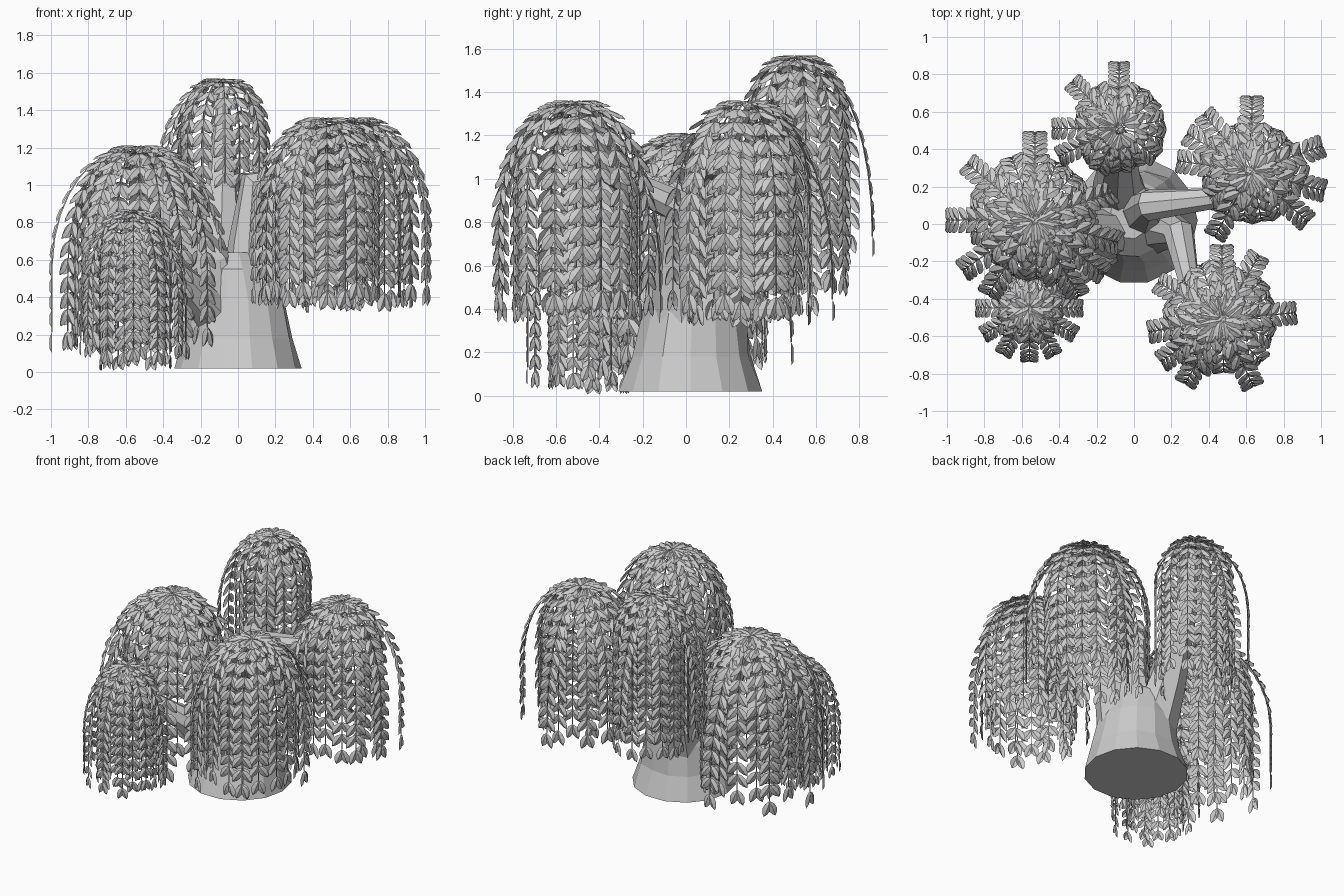
import bpy, bmesh, math, random
from mathutils import Vector

if "Cube" in bpy.data.objects:
    bpy.data.objects.remove(bpy.data.objects["Cube"])

random.seed(7)


def finish(name, bm):
    bmesh.ops.recalc_face_normals(bm, faces=bm.faces) if name[:6] != "canopy" else None
    me = bpy.data.meshes.new(name)
    bm.to_mesh(me)
    bm.free()
    ob = bpy.data.objects.new(name, me)
    bpy.context.collection.objects.link(ob)
    return ob


def skin(bm, rings):
    """Join successive vertex rings with quads and cap both ends."""
    n = len(rings[0])
    for a, b in zip(rings, rings[1:]):
        for i in range(n):
            j = (i + 1) % n
            bm.faces.new((a[i], a[j], b[j], b[i]))
    bm.faces.new(rings[0][::-1])
    bm.faces.new(rings[-1])


def tube(bm, pts, radii, sides):
    """Tapered tube following a path."""
    pts = [Vector(p) for p in pts]
    rings = []
    ref = None
    for i, (p, r) in enumerate(zip(pts, radii)):
        t = (pts[min(i + 1, len(pts) - 1)] - pts[max(i - 1, 0)]).normalized()
        if ref is None:
            ref = Vector((1, 0, 0)) if abs(t.x) < 0.8 else Vector((0, 1, 0))
        ref = (ref - t * ref.dot(t)).normalized()
        b = t.cross(ref)
        rings.append([bm.verts.new(p + r * (math.cos(a) * ref + math.sin(a) * b))
                      for a in [2 * math.pi * k / sides for k in range(sides)]])
    skin(bm, rings)


def leaf(bm, base, d, n, size):
    """Pointed leaf with a raised middle rib."""
    side = d.cross(n).normalized()
    vb, vt = bm.verts.new(base), bm.verts.new(base + d * size)
    rows = []
    for f, w in ((0.25, 0.19), (0.55, 0.25), (0.82, 0.15)):
        c = base + d * size * f
        rows.append([bm.verts.new(c - side * w * size),
                     bm.verts.new(c + n * 0.1 * size),
                     bm.verts.new(c + side * w * size)])
    for k in (0, 1):
        bm.faces.new((vb, rows[0][k + 1], rows[0][k]))
        bm.faces.new((rows[2][k], rows[2][k + 1], vt))
        for a, b in zip(rows, rows[1:]):
            bm.faces.new((a[k], a[k + 1], b[k + 1], b[k]))


def frond(bm, centre, ang, R, bend, bottom, size):
    """Hanging stem that arcs outward then drops, with paired leaves."""
    c = Vector(centre)
    drop = c.z - bottom
    out = Vector((math.cos(ang), math.sin(ang), 0))
    tang = Vector((-out.y, out.x, 0))
    pts = []
    for i in range(81):
        u = drop * (i / 80) ** 2
        k = max(0.0, 1 - u / bend)
        r = R * (1 - k * k) ** 0.45
        pts.append(c + out * r - Vector((0, 0, u)))
    tube(bm, pts[::8], [0.004] * 11, 3)
    # leaf pairs at even spacing, counted back from the tip
    step, dist = size * 0.84, 0.0
    for i in range(80, 0, -1):
        if dist <= 0:
            t = (pts[i] - pts[i - 1]).normalized()
            n = tang.cross(t)
            if n.dot(out) + n.z < 0:
                n = -n
            a = 0.35 if i == 80 else 0.62
            for s in (-1, 1):
                leaf(bm, pts[i], t * math.cos(a) + tang * s * math.sin(a), n, size)
            dist += step
        dist -= (pts[i] - pts[i - 1]).length


# Trunk: flared base narrowing to the fork, with slightly uneven bark planes
bm = bmesh.new()
rings = []
for z, cx, cy, rx, ry in ((0.02, 0, 0.02, 0.34, 0.34), (0.18, 0.0, 0.02, 0.30, 0.29),
                          (0.38, 0.0, 0.03, 0.26, 0.25), (0.55, -0.02, 0.03, 0.21, 0.21),
                          (0.64, -0.02, 0.04, 0.11, 0.12)):
    ring = []
    for k in range(14):
        a = 2 * math.pi * k / 14
        f = 1 if z < 0.1 else random.uniform(0.94, 1.03)
        ring.append(bm.verts.new((cx + rx * f * math.cos(a), cy + ry * f * math.sin(a), z)))
    rings.append(ring)
skin(bm, rings)
finish("trunk", bm)

# Branches: one to the crown of each canopy
branches = {
    "branch_left": ([(-.1, -.03, .3), (-.15, -.05, .57), (-.36, 0, .85), (-.53, .02, 1.14)],
                    (.17, .13, .085, .03)),
    "branch_left_front": ([(-.12, -.08, .3), (-.28, -.24, .48), (-.48, -.4, .66), (-.56, -.45, .82)],
                          (.12, .08, .05, .02)),
    "branch_back": ([(-.05, .1, .3), (-.09, .22, .65), (-.08, .42, 1.1), (-.08, .51, 1.5)],
                    (.17, .13, .08, .025)),
    "branch_right_back": ([(.06, .06, .35), (.06, .07, .7), (.08, .1, 1.0), (.46, .14, 1.06), (.63, .28, 1.3)],
                          (.16, .11, .085, .055, .025)),
    "branch_right_front": ([(.1, -.02, .3), (.17, -.03, .65), (.24, -.05, .88), (.3, -.34, 1.02), (.47, -.51, 1.3)],
                           (.15, .11, .085, .055, .025)),
}
for name, (pts, radii) in branches.items():
    bm = bmesh.new()
    tube(bm, pts, radii, 8)
    finish(name, bm)

# Canopies: crown point, inner radius, outer radius, leaf size, inner and outer
# tip heights, angles of the wide outer fronds
canopies = {
    "canopy_left": ((-.53, .02, 1.2), .34, .465, .115, .26, .2,
                    (90, 140, 180, 215, 238, 300, 322, 345, 20)),
    "canopy_left_front": ((-.56, -.45, .86), .19, .28, .085, .11, .13,
                          (90, 135, 180, 210, 240, 270, 298, 330, 0)),
    "canopy_back": ((-.08, .51, 1.56), .235, .35, .1, .56, .7,
                    (90, 135, 180, 205)),
    "canopy_right_back": ((.63, .28, 1.35), .28, .395, .11, .44, .46,
                          (90, 130, 150, 172, 20, 345, 318, 240)),
    "canopy_right_front": ((.47, -.51, 1.35), .3, .39, .11, .45, .47,
                           (90, 60, 150, 190, 5, 240, 295, 215)),
}
for name, (c, r_in, r_out, size, low_in, low_out, wide) in canopies.items():
    bm = bmesh.new()
    count = max(13, round(2 * math.pi * r_in / (size * 1.05)))
    for k in range(count):
        frond(bm, c, 2 * math.pi * (k + random.uniform(-.12, .12)) / count + math.pi / 2,
              r_in * random.uniform(.9, 1.06), r_in * 1.35,
              low_in + random.uniform(-.025, .04), size)
    for a in wide:
        low = low_out + random.uniform(-.03, .05)
        frond(bm, c, math.radians(a), r_out, (c[2] - low_out) * (.95 if a == 90 else .65), low, size)
    finish(name, bm)
